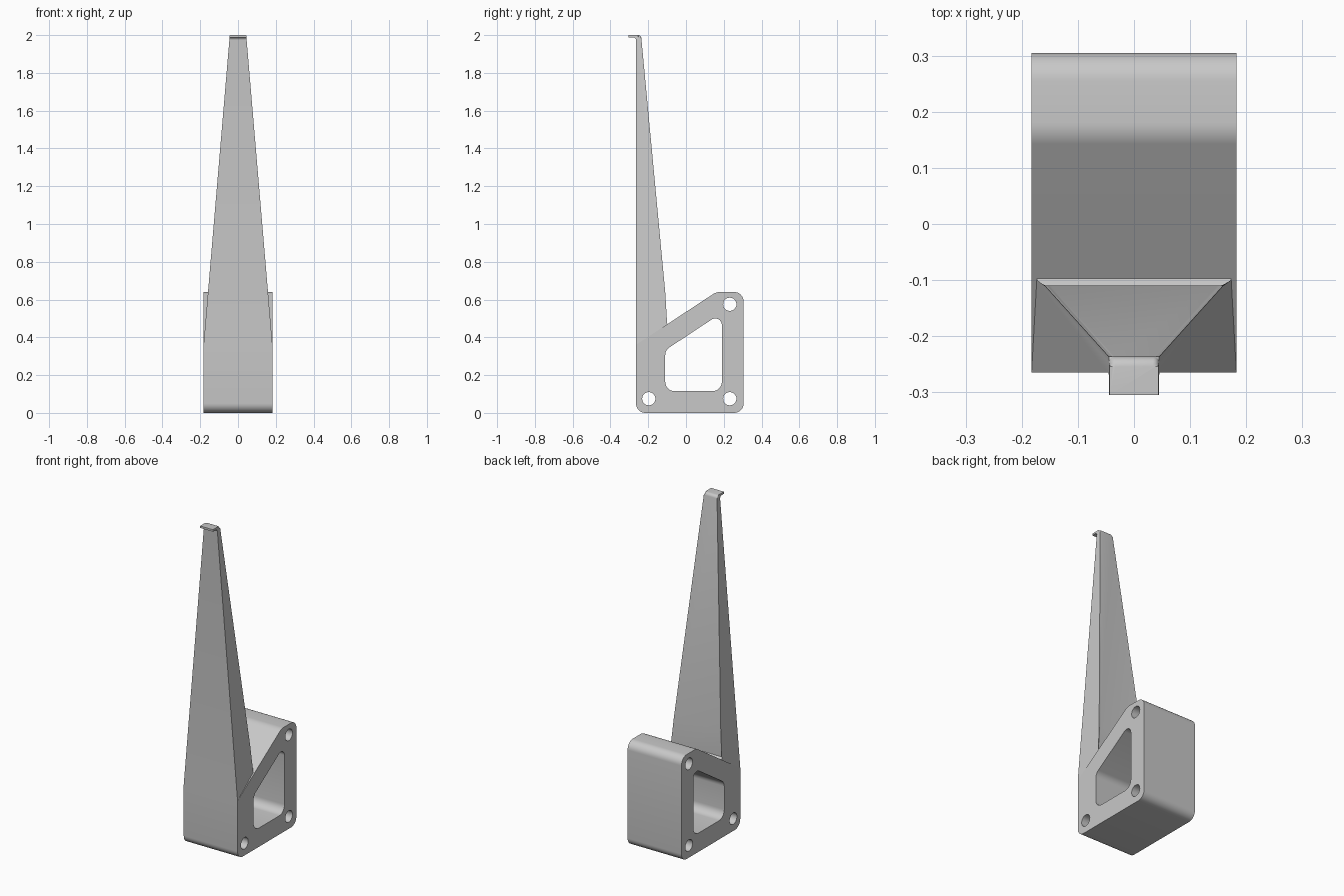
import bpy, bmesh, math
from mathutils import Vector

cube = bpy.data.objects.get("Cube")
if cube:
    bpy.data.objects.remove(cube, do_unlink=True)

grey = bpy.data.materials.new("plain grey")
grey.use_nodes = True
COLOUR = (0.58, 0.58, 0.58, 1)
grey.diffuse_color = COLOUR
grey.node_tree.nodes["Principled BSDF"].inputs["Base Color"].default_value = COLOUR


def arc(centre, r, start, sweep, steps):
    return [Vector((centre[0] + r * math.cos(start + sweep * k / steps),
                    centre[1] + r * math.sin(start + sweep * k / steps)))
            for k in range(steps + 1)]


def rounded(corners, steps=8):
    """Outline from (y, z, radius) corners, each filleted with an arc."""
    out = []
    n = len(corners)
    for i, (y, z, r) in enumerate(corners):
        p = Vector((y, z))
        if r == 0:
            out.append(p)
            continue
        a = (Vector(corners[i - 1][:2]) - p).normalized()
        b = (Vector(corners[(i + 1) % n][:2]) - p).normalized()
        half = math.acos(a.dot(b)) / 2
        centre = p + (a + b).normalized() * (r / math.sin(half))
        start = p + a * (r / math.tan(half)) - centre
        end = p + b * (r / math.tan(half)) - centre
        first = math.atan2(start.y, start.x)
        sweep = math.remainder(math.atan2(end.y, end.x) - first, math.tau)
        out += arc(centre, r, first, sweep, steps)
    return out


def finish(name, bm):
    bmesh.ops.recalc_face_normals(bm, faces=bm.faces)
    mesh = bpy.data.meshes.new(name)
    bm.to_mesh(mesh)
    bm.free()
    mesh.materials.clear()
    mesh.materials.append(grey)
    ob = bpy.data.objects.new(name, mesh)
    bpy.context.collection.objects.link(ob)
    bpy.ops.object.select_all(action='DESELECT')
    ob.select_set(True)
    bpy.context.view_layer.objects.active = ob
    bpy.ops.object.shade_smooth_by_angle(angle=math.radians(30))


HALF = 0.1825
FRONT, BACK = -0.265, 0.305

# Mounting block: outline with a window and three bolt holes
outline = rounded([(FRONT, 0, 0.05), (BACK, 0, 0.05), (BACK, 0.64, 0.05),
                   (0.16, 0.64, 0.07), (FRONT, 0.36, 0)])
window = rounded([(-0.11, 0.115, 0.05), (0.19, 0.115, 0.05),
                  (0.19, 0.53, 0.035), (-0.11, 0.332, 0.05)])
holes = [arc(c, 0.035, 0, math.tau, 32)[:-1]
         for c in ((-0.197, 0.075), (0.232, 0.075), (0.232, 0.575))]

curve = bpy.data.curves.new("block_outline", 'CURVE')
curve.dimensions = '2D'
curve.fill_mode = 'BOTH'
curve.extrude = HALF
for loop in [outline, window] + holes:
    spline = curve.splines.new('POLY')
    spline.points.add(len(loop) - 1)
    for point, p in zip(spline.points, loop):
        point.co = (p.x, p.y, 0, 1)
    spline.use_cyclic_u = True
helper = bpy.data.objects.new("block_outline", curve)
bpy.context.collection.objects.link(helper)
deps = bpy.context.evaluated_depsgraph_get()
flat = bpy.data.meshes.new_from_object(helper.evaluated_get(deps))
bm = bmesh.new()
bm.from_mesh(flat)
bpy.data.objects.remove(helper, do_unlink=True)
bpy.data.meshes.remove(flat)
bmesh.ops.remove_doubles(bm, verts=bm.verts, dist=0.0001)
for v in bm.verts:
    v.co = v.co.zxy
finish("mounting_block", bm)


# Tapered arm with a small hooked lip at the tip
def half_width(z):
    return HALF + (0.0435 - HALF) * (z - 0.36) / (2 - 0.36)


arm = rounded([(FRONT, 0.36, 0), (-0.11, 0.43, 0), (-0.096, 0.469, 0),
               (-0.11, 0.482, 0), (-0.11, 0.64, 0), (-0.238, 2, 0.018),
               (-0.305, 2, 0), (-0.305, 1.988, 0), (FRONT, 1.988, 0.015)])
bm = bmesh.new()
left, right = [[bm.verts.new((s * half_width(p.y), p.x, p.y)) for p in arm]
               for s in (1, -1)]
bm.faces.new(left)
bm.faces.new(right)
for i in range(len(arm)):
    j = (i + 1) % len(arm)
    bm.faces.new((left[i], left[j], right[j], right[i]))

# Soften the two long rear edges
rear = [e for e in bm.edges
        if e.verts[0].co.x * e.verts[1].co.x > 0
        and all(v.co.y > -0.26 and v.co.z > 0.475 for v in e.verts)]
bmesh.ops.bevel(bm, geom=rear, offset=0.01, segments=4, profile=0.5,
                affect='EDGES', clamp_overlap=False)
finish("tapered_arm", bm)
